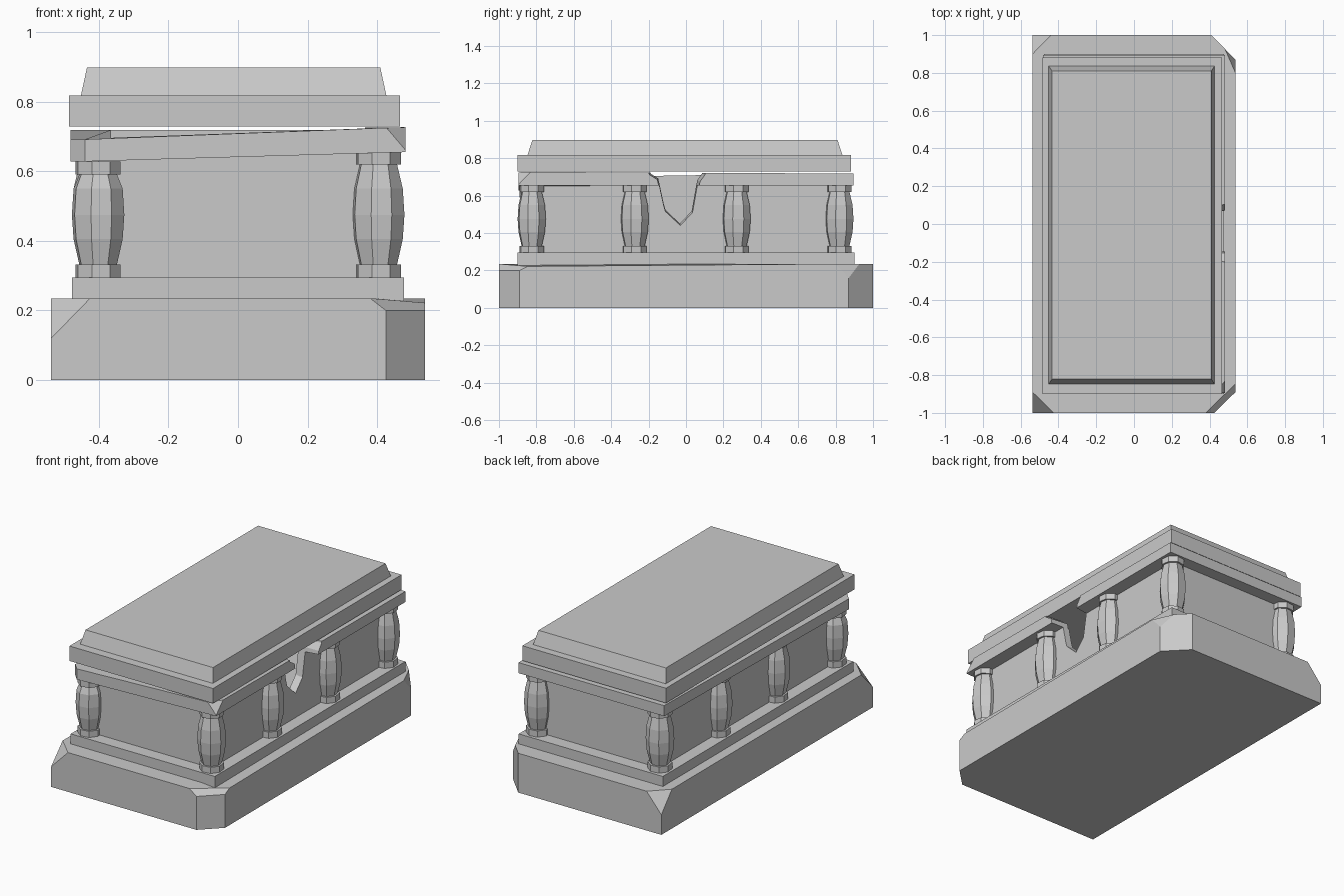
import bpy
import bmesh
import math
from mathutils import Vector

old = bpy.data.objects.get("Cube")
if old:
    bpy.data.objects.remove(old, do_unlink=True)

# One stone colour for everything
stone = bpy.data.materials.new("grey_stone")
stone.use_nodes = True
GREY = (0.59, 0.59, 0.59, 1)
stone.diffuse_color = GREY
stone.node_tree.nodes["Principled BSDF"].inputs["Base Color"].default_value = GREY


def finish(name, bm):
    bmesh.ops.recalc_face_normals(bm, faces=bm.faces[:])
    mesh = bpy.data.meshes.new(name)
    bm.to_mesh(mesh)
    bm.free()
    mesh.materials.append(stone)
    obj = bpy.data.objects.new(name, mesh)
    bpy.context.collection.objects.link(obj)
    return obj


def box(x, y, z, taper=0.0):
    """Box from (low, high) ranges, with the top drawn in by taper."""
    bm = bmesh.new()
    bmesh.ops.create_cube(bm, size=1)
    for v in bm.verts:
        sx, sy, top = v.co.x > 0, v.co.y > 0, v.co.z > 0
        t = taper if top else 0
        v.co = (x[sx] + (-t if sx else t),
                y[sy] + (-t * 1.5 if sy else t * 1.5), z[top])
    return bm


def chip(bm, a, b, c):
    """Slice off the corner beyond the plane through three points."""
    a, b, c = Vector(a), Vector(b), Vector(c)
    normal = (b - a).cross(c - a).normalized()
    if normal.dot(a - Vector((0, 0, a.z / 2))) < 0:
        normal.negate()
    geom = bm.verts[:] + bm.edges[:] + bm.faces[:]
    cut = bmesh.ops.bisect_plane(bm, geom=geom, plane_co=a, plane_no=normal,
                                 clear_outer=True)["geom_cut"]
    edges = [e for e in cut if isinstance(e, bmesh.types.BMEdge)]
    bmesh.ops.edgenet_fill(bm, edges=edges)


def subtract(obj, bm):
    cutter = finish("cutter", bm)
    cutter.hide_render = True
    mod = obj.modifiers.new("cut", "BOOLEAN")
    mod.operation, mod.solver, mod.object = "DIFFERENCE", "EXACT", cutter
    bpy.context.view_layer.objects.active = obj
    bpy.ops.object.modifier_apply(modifier=mod.name)
    bpy.data.objects.remove(cutter, do_unlink=True)


def broken_hole():
    """Ragged wedge that narrows towards the inside of the wall."""
    outline = [(-0.21, 0.76), (-0.19, 0.715), (-0.15, 0.69), (-0.12, 0.55),
               (-0.11, 0.515), (-0.03, 0.44), (0.035, 0.51), (0.065, 0.68),
               (0.09, 0.715), (0.1, 0.76)]
    bm = bmesh.new()
    rings = []
    for x, s in ((0.52, 1.09), (0.3, 0.92)):
        rings.append([bm.verts.new((x, -0.1 + (y + 0.1) * s, 0.76 + (z - 0.76) * s))
                      for y, z in outline])
    n = len(outline)
    for i in range(n):
        j = (i + 1) % n
        bm.faces.new((rings[0][i], rings[0][j], rings[1][j], rings[1][i]))
    bm.faces.new(rings[0])
    bm.faces.new(rings[1])
    return bm


# Base block with knocked-off corners
bm = box((-0.537, 0.537), (-1, 1), (0, 0.235))
chip(bm, (0.425, -1, 0), (0.537, -0.89, 0), (0.425, -1, 0.2))
chip(bm, (0.38, -1, 0.235), (0.425, -1, 0.2), (0.537, -0.89, 0.2))
chip(bm, (-0.425, -1, 0.235), (-0.537, -1, 0.12), (-0.537, -0.89, 0.235))
chip(bm, (-0.44, 1, 0.235), (-0.537, 0.9, 0.235), (-0.537, 1, 0.12))
chip(bm, (0.41, 1, 0), (0.537, 0.87, 0), (0.41, 1, 0.2))
chip(bm, (0.537, 0.87, 0.16), (0.48, 0.93, 0.235), (0.537, 0.8, 0.235))
for v in bm.verts:
    if v.co.x > 0.53 and v.co.y < 0 and v.co.z > 0.21:
        v.co.z = 0.222
finish("base_block", bm)

finish("plinth", box((-0.477, 0.477), (-0.9, 0.9), (0.22, 0.295)))

# Hollow chest walls with a broken hole
walls = finish("chest_walls", box((-0.402, 0.402), (-0.822, 0.822), (0.29, 0.66)))
subtract(walls, box((-0.36, 0.36), (-0.78, 0.78), (0.2, 0.8)))
subtract(walls, broken_hole())

# Cornice ring, sagging at one corner
bm = box((-0.482, 0.482), (-0.895, 0.895), (0.655, 0.718))
for v in bm.verts:
    if v.co.x < 0 and v.co.y < 0:
        v.co.z -= 0.028
    elif v.co.y < 0 and v.co.z > 0.7:
        v.co.z = 0.727
chip(bm, (0.425, -0.895, 0.727), (0.482, -0.895, 0.66), (0.482, -0.83, 0.727))
chip(bm, (-0.44, -0.895, 0), (-0.482, -0.85, 0), (-0.44, -0.895, 0.7))
cornice = finish("cornice", bm)
subtract(cornice, box((-0.365, 0.365), (-0.785, 0.785), (0.5, 0.9)))
subtract(cornice, broken_hole())

# Lid slab and raised panel
finish("lid_slab", box((-0.485, 0.465), (-0.9, 0.882), (0.729, 0.818)))
finish("lid_panel", box((-0.452, 0.427), (-0.848, 0.837), (0.815, 0.898), taper=0.018))


# Octagonal baluster columns along both long sides
def column(name, x, y, top):
    profile = [(0.067, 0.293), (0.067, 0.332), (0.056, 0.332), (0.073, 0.405),
               (0.078, 0.475), (0.073, 0.55), (0.056, top - 0.037),
               (0.067, top - 0.037), (0.067, top)]
    turn = math.radians(30)
    bm = bmesh.new()
    rings = []
    for r, z in profile:
        rings.append([bm.verts.new((x + r * math.cos(turn + i * math.pi / 4),
                                    y + r * math.sin(turn + i * math.pi / 4), z))
                      for i in range(8)])
    for lower, upper in zip(rings, rings[1:]):
        for i in range(8):
            j = (i + 1) % 8
            bm.faces.new((lower[i], lower[j], upper[j], upper[i]))
    bm.faces.new(rings[0])
    bm.faces.new(rings[-1])
    finish(name, bm)


for side, x in (("left", 0.403), ("right", -0.402)):
    for i, y in enumerate((-0.825, -0.275, 0.27, 0.82)):
        sagging = side == "right" and i == 0
        column(f"{side}_column_{i + 1}", x, y, 0.628 if sagging else 0.657)
